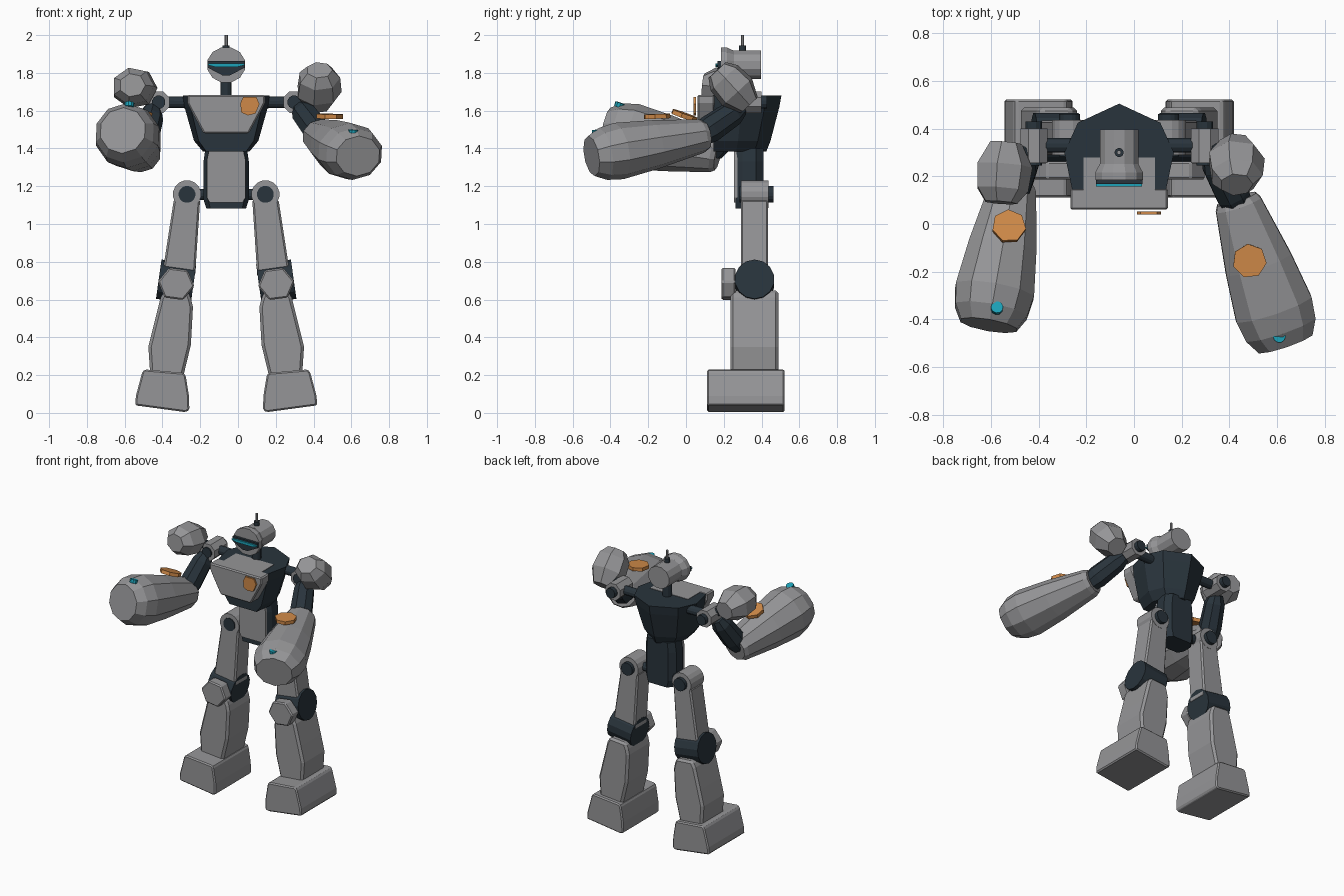
import bpy, bmesh, math
from mathutils import Vector

if "Cube" in bpy.data.objects:
    bpy.data.objects.remove(bpy.data.objects["Cube"])

C = -0.0625  # centre line of the body


def material(name, rgb):
    m = bpy.data.materials.new(name)
    m.diffuse_color = (*rgb, 1)
    m.use_nodes = True
    m.node_tree.nodes["Principled BSDF"].inputs["Base Color"].default_value = m.diffuse_color
    return m


GREY = material("grey armour", (0.30, 0.30, 0.31))
DARK = material("dark joints", (0.022, 0.034, 0.045))
ORANGE = material("orange badge", (0.62, 0.25, 0.065))
CYAN = material("cyan light", (0.012, 0.36, 0.48))


def loft(name, rings, mat, bevel=0.0):
    """Skin a closed solid through rings of equal point count."""
    bm = bmesh.new()
    vs = [[bm.verts.new(p) for p in r] for r in rings]
    n = len(rings[0])
    for a, b in zip(vs, vs[1:]):
        for i in range(n):
            j = (i + 1) % n
            bm.faces.new((a[i], a[j], b[j], b[i]))
    bm.faces.new(vs[0][::-1])
    bm.faces.new(vs[-1])
    bmesh.ops.recalc_face_normals(bm, faces=bm.faces)
    me = bpy.data.meshes.new(name)
    bm.to_mesh(me)
    bm.free()
    me.materials.append(mat)
    ob = bpy.data.objects.new(name, me)
    bpy.context.collection.objects.link(ob)
    if bevel:
        mod = ob.modifiers.new("edge", 'BEVEL')
        mod.width = bevel
        mod.segments = 1
    return ob


def tube(name, a, b, profile, n, mat, wide=1.0, tall=1.0, spin=0.5):
    """Faceted barrel from a to b; profile is (fraction, radius)."""
    a, b = Vector(a), Vector(b)
    q = (b - a).to_track_quat('Z', 'Y')
    rings = []
    for t, r in profile:
        rings.append([a.lerp(b, t) + q @ Vector((wide * r * math.cos((i + spin) * math.tau / n),
                                                 tall * r * math.sin((i + spin) * math.tau / n), 0))
                      for i in range(n)])
    return loft(name, rings, mat)


def rod(name, a, b, r, mat, n=12):
    return tube(name, a, b, [(0, r), (1, r)], n, mat)


def prism(name, pts, y0, y1, mat, s=1, bevel=0.0):
    """Outline in (offset from centre line, z) pushed from y0 to y1."""
    return loft(name, [[(C + s * o, y, z) for o, z in pts] for y in (y0, y1)], mat, bevel)


def mirrored(half):
    return half + [(-o, z) for o, z in reversed(half)]


# torso: seven-sided shell tapering to the waist
half = [(0.197, 0.145), (0.23, 0.30), (0.173, 0.425)]
outline = half + [(0, 0.505)] + [(-o, y) for o, y in reversed(half)]
loft("torso", [[(C + o * sx, 0.145 + (y - 0.145) * sy, z) for o, y in outline]
               for z, sx, sy in [(1.385, 0.54, 0.78), (1.44, 0.74, 0.84), (1.62, 0.96, 0.97), (1.68, 1, 1)]], DARK)

# chest armour and its badge
prism("chest_plate", mirrored([(0.12, 1.48), (0.185, 1.60), (0.205, 1.64), (0.205, 1.683)]), 0.06, 0.15, GREY, bevel=0.008)
prism("chest_top", mirrored([(0.15, 1.60), (0.15, 1.683)]), 0.13, 0.28, GREY)
prism("chest_badge", [(0.075, 1.64), (0.09, 1.672), (0.16, 1.672), (0.176, 1.635),
                      (0.155, 1.585), (0.115, 1.575), (0.08, 1.59)], 0.04, 0.052, ORANGE)

# waist column with front panel
col = [(1, 0.30), (0.8, 0.262), (-0.8, 0.262), (-1, 0.30), (-1, 0.37), (-0.7, 0.41), (0.7, 0.41), (1, 0.37)]
loft("waist", [[(C + o * w, y, z) for o, y in col]
               for z, w in [(1.082, 0.105), (1.13, 0.12), (1.33, 0.12), (1.40, 0.11)]], DARK)
prism("waist_panel", mirrored([(0.088, 1.115), (0.102, 1.14), (0.102, 1.34), (0.092, 1.385)]), 0.253, 0.275, GREY)

# neck, head, visor and aerial
rod("neck", (C, 0.30, 1.66), (C, 0.30, 1.77), 0.03, DARK)
tube("head", (C, 0.185, 1.842), (C, 0.397, 1.842),
     [(0, 0.103), (0.15, 0.103), (0.32, 0.084), (1, 0.084)], 12, GREY, tall=0.93)
prism("visor", mirrored([(0.02, 1.787), (0.098, 1.828), (0.098, 1.862)]), 0.168, 0.2, DARK)
prism("eye_strip", mirrored([(0.06, 1.832), (0.097, 1.841), (0.097, 1.848), (0.06, 1.851)]), 0.157, 0.175, CYAN)
rod("aerial_base", (C, 0.30, 1.91), (C, 0.30, 1.945), 0.019, DARK)
rod("aerial", (C, 0.30, 1.94), (C, 0.30, 2.0), 0.009, GREY, 8)

# legs, leaning outwards
lean = math.radians(8)
for s, side in ((-1, "right"), (1, "left")):
    hx = C + s * 0.2075
    rod(side + "_hip", (hx, 0.29, 1.157), (hx, 0.437, 1.157), 0.075, GREY, 16)
    rod(side + "_hip_axle", (hx, 0.284, 1.157), (hx, 0.462, 1.157), 0.045, DARK, 16)
    rod(side + "_hip_link", (C, 0.36, 1.157), (hx, 0.36, 1.157), 0.03, DARK)
    prism(side + "_thigh", [(0.138, 1.13), (0.277, 1.13), (0.337, 0.74), (0.165, 0.72)],
          0.29, 0.435, GREY, s, 0.01)
    # knee drum and cap
    dx, dz = 0.093 * math.cos(lean), 0.093 * math.sin(lean)
    rod(side + "_knee", (C + s * (0.265 - dx), 0.363, 0.695 - dz),
        (C + s * (0.265 + dx), 0.363, 0.695 + dz), 0.105, DARK, 14)
    cap = [(0.265 + 0.098 * math.cos(k * math.pi / 3 + lean), 0.683 + 0.092 * math.sin(k * math.pi / 3 + lean))
           for k in range(6)]
    prism(side + "_knee_cap", cap, 0.187, 0.262, GREY, s, 0.008)
    prism(side + "_shin", [(0.185, 0.60), (0.20, 0.64), (0.325, 0.65), (0.347, 0.61), (0.385, 0.46), (0.412, 0.35),
                           (0.402, 0.20), (0.228, 0.19), (0.187, 0.36), (0.176, 0.56)],
          0.235, 0.49, GREY, s, 0.015)
    prism(side + "_foot", [(0.215, 0.20), (0.226, 0.212), (0.43, 0.23), (0.444, 0.218), (0.478, 0.09),
                           (0.482, 0.04), (0.215, 0.004), (0.195, 0.015), (0.197, 0.09)],
          0.112, 0.522, GREY, s, 0.012)

# arms: each side has its own pose
SLEEVE = [(0, 0.085), (0.04, 0.1), (0.45, 0.145), (0.76, 0.168), (0.9, 0.155), (1, 0.12)]
PAD = [(0, 0.07), (0.22, 0.112), (0.62, 0.122), (1, 0.07)]
poses = {
    "right": dict(joint=(-0.42, 0.33, 1.645), elbow=(-0.505, 0.17, 1.37), fist=(-0.61, -0.425, 1.495),
                  pad=((-0.56, 0.09, 1.735), (-0.54, 0.34, 1.71)),
                  badge=(-0.525, -0.01, 1.577), lamp=(-0.575, -0.35, 1.638), tall=1.03),
    "left": dict(joint=(0.297, 0.33, 1.645), elbow=(0.43, 0.105, 1.47), fist=(0.635, -0.50, 1.36),
                 pad=((0.43, 0.165, 1.815), (0.425, 0.335, 1.63)),
                 badge=(0.485, -0.155, 1.572), lamp=(0.61, -0.472, 1.495), tall=0.9),
}
for side, p in poses.items():
    s = 1 if side == "left" else -1
    j, e, f = Vector(p["joint"]), Vector(p["elbow"]), Vector(p["fist"])
    # shoulder
    rod(side + "_shoulder_rod", (C + s * 0.15, 0.33, 1.643), j, 0.032, DARK)
    rod(side + "_shoulder_joint", j + Vector((0, -0.075, 0)), j + Vector((0, 0.07, 0)), 0.062, GREY, 8)
    rod(side + "_shoulder_axle", j + Vector((0, -0.085, 0)), j + Vector((0, 0.1, 0)), 0.036, DARK)
    tube(side + "_shoulder_pad", *p["pad"], PAD, 7, GREY, tall=0.9)
    rod(side + "_pad_link", j, (Vector(p["pad"][0]) + Vector(p["pad"][1])) / 2, 0.035, DARK, 8)
    # upper arm and heavy forearm
    start = j + Vector((s * 0.03, -0.04, -0.03))
    tube(side + "_upper_arm", start, e.lerp(f, 0.06), [(0, 0.045), (0.2, 0.068), (0.75, 0.075), (1, 0.06)], 8, DARK)
    tube(side + "_forearm", e, f, SLEEVE, 10, GREY, wide=1.04, tall=p["tall"])
    # badge and lamp lying on the upper surface of the forearm
    d = (f - e).normalized()
    up = (Vector((0, 0, 1)) - d * d.z).normalized()
    up = (up + d * (-0.14)).normalized()
    b, l = Vector(p["badge"]), Vector(p["lamp"])
    rod(side + "_forearm_badge", b - up * 0.014, b + up * 0.01, 0.072, ORANGE, 7)
    rod(side + "_wrist_lamp", l - up * 0.02, l + up * 0.004, 0.026, CYAN, 10)
